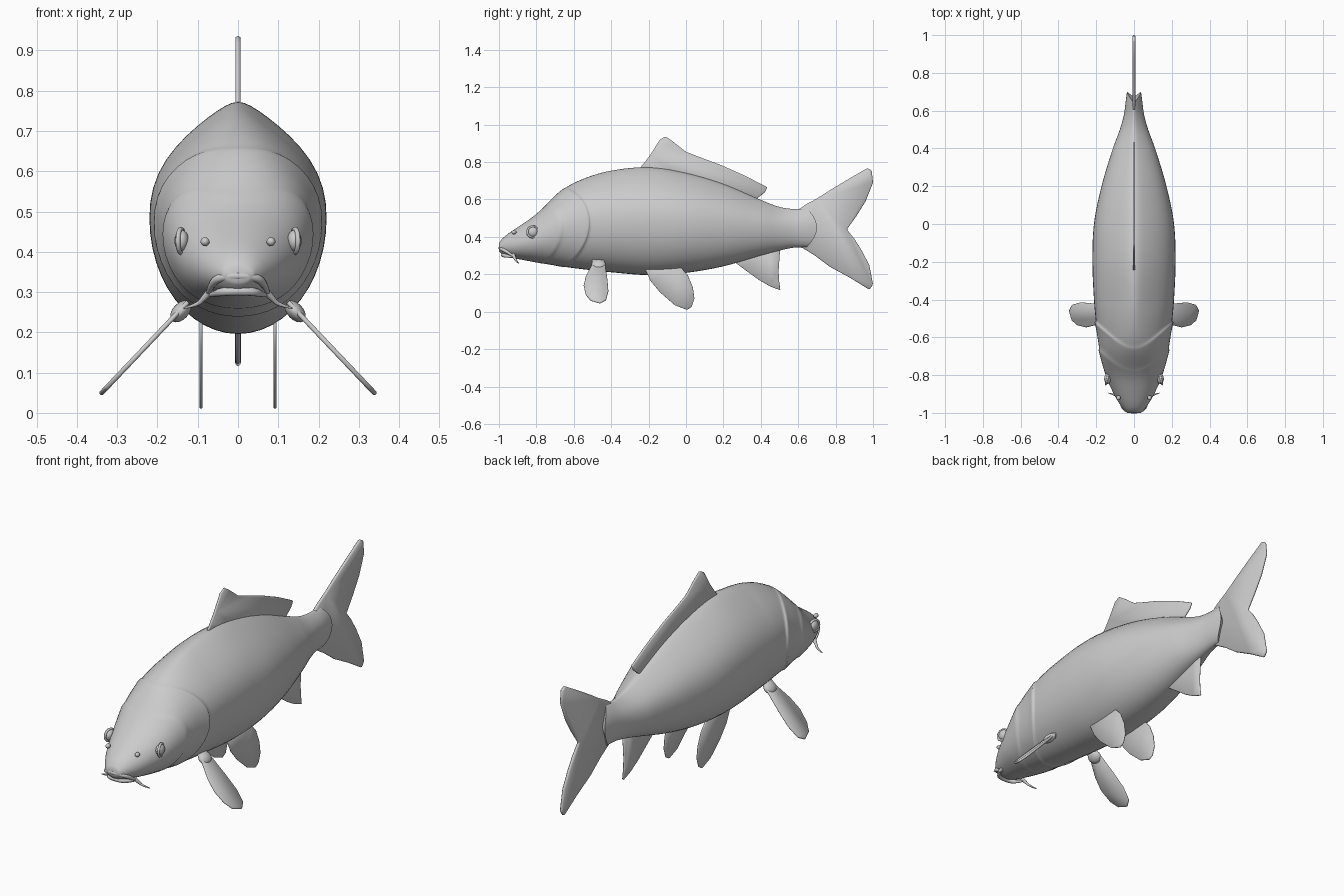
import bpy, bmesh, math
from mathutils import Vector

if "Cube" in bpy.data.objects:
    bpy.data.objects.remove(bpy.data.objects["Cube"])

# Body stations: y, top z, bottom z, half width
ST = [(-1.0, .365, .325, .035), (-.985, .388, .308, .052), (-.95, .418, .293, .078),
      (-.9, .452, .282, .107), (-.8, .522, .264, .15), (-.67, .645, .243, .182),
      (-.55, .71, .227, .198), (-.4, .754, .211, .212), (-.2, .772, .196, .22),
      (0, .742, .208, .212), (.2, .683, .243, .172), (.4, .598, .3, .112),
      (.5, .56, .327, .075), (.58, .549, .343, .053), (.65, .553, .345, .044), (.72, .55, .35, .034)]


def profile(y):
    """Smooth interpolation of the body stations."""
    y = max(ST[0][0], min(ST[-1][0], y))
    i = max(k for k in range(len(ST) - 1) if ST[k][0] <= y)
    p, q = ST[i], ST[i + 1]
    o, r = ST[max(i - 1, 0)], ST[min(i + 2, len(ST) - 1)]
    d = q[0] - p[0]
    u = (y - p[0]) / d
    out = []
    for k in (1, 2, 3):
        m0 = (q[k] - o[k]) / (q[0] - o[0]) * d
        m1 = (r[k] - p[k]) / (r[0] - p[0]) * d
        out.append((2*u**3 - 3*u*u + 1)*p[k] + (u**3 - 2*u*u + u)*m0
                   + (3*u*u - 2*u**3)*q[k] + (u**3 - u*u)*m1)
    return out


def ridge(t, t0, h):
    """Slow rise and abrupt drop, used for the gill cover edges."""
    if t < t0 - .1 or t > t0 + .012:
        return 0
    return h * ((t - t0 + .1) / .1)**2 if t < t0 else h * (1 - (t - t0) / .012)


def finish(name, bm, angle=40):
    bmesh.ops.recalc_face_normals(bm, faces=bm.faces)
    me = bpy.data.meshes.new(name)
    bm.to_mesh(me)
    bm.free()
    ob = bpy.data.objects.new(name, me)
    bpy.context.collection.objects.link(ob)
    bpy.ops.object.select_all(action='DESELECT')
    ob.select_set(True)
    bpy.context.view_layer.objects.active = ob
    bpy.ops.object.shade_smooth_by_angle(angle=math.radians(angle))
    return ob


def body():
    ts = [-1, -.995, -.985, -.97] + [-.95 + .02*i for i in range(80)] + [.645]
    ts = sorted(set(ts + [-.66, -.654, -.648, -.78, -.774, -.768]))
    n = 48
    bm = bmesh.new()
    rings = []
    for t in ts:
        ring = []
        for k in range(n):
            a = 2*math.pi*k/n
            c, s = math.cos(a), math.sin(a)
            # rings bow backwards along the flanks at the gills and tail root
            y = t + c*c*(.14*math.exp(-((t + .68)/.2)**2) * min(1, (t + 1)*8)
                         + .055*math.exp(-((t - .65)/.12)**2))
            top, bot, w = profile(y)
            g = 1 + ridge(t, -.66, .04) + ridge(t, -.78, .03)
            pinch = 1 - .5*max(0, s)**3 * min(1, max(0, (y + .75)*3))
            mid, h = (top + bot)/2, (top - bot)/2
            ring.append(bm.verts.new((w*c*pinch*g, y, mid + h*s*(1 + (g - 1)*.3))))
        rings.append(ring)
    for r, q in zip(rings, rings[1:]):
        for k in range(n):
            bm.faces.new((r[k], r[(k+1) % n], q[(k+1) % n], q[k]))
    for r in (rings[0], rings[-1]):
        mid = sum((v.co for v in r), Vector()) / n
        v = bm.verts.new(mid)
        for k in range(n):
            bm.faces.new((r[k], r[(k+1) % n], v))
    return finish("body", bm, 60)


def fin(name, pts, xfun=lambda z: 0, thick=.012):
    """Flat fin from a side outline (y, z)."""
    bm = bmesh.new()
    bm.faces.new([bm.verts.new((xfun(z), y, z)) for y, z in pts])
    ob = finish(name, bm)
    so = ob.modifiers.new("thickness", 'SOLIDIFY')
    so.thickness, so.offset = thick, 0
    be = ob.modifiers.new("edge", 'BEVEL')
    be.width, be.segments = thick*.3, 1
    return ob


def blob(name, loc, size, rot=0):
    bpy.ops.mesh.primitive_uv_sphere_add(segments=24, ring_count=14, location=loc, rotation=(0, rot, 0))
    ob = bpy.context.object
    ob.name, ob.scale = name, size
    bpy.ops.object.shade_smooth()
    return ob


def tube(name, pts, rad):
    cu = bpy.data.curves.new(name, 'CURVE')
    cu.dimensions, cu.bevel_depth, cu.bevel_resolution = '3D', 1, 3
    cu.use_fill_caps = True
    sp = cu.splines.new('NURBS')
    sp.points.add(len(pts) - 1)
    for p, co, r in zip(sp.points, pts, rad):
        p.co, p.radius = (*co, 1), r
    sp.use_endpoint_u, sp.order_u = True, 3
    ob = bpy.data.objects.new(name, cu)
    bpy.context.collection.objects.link(ob)
    return ob


body()

# Median fins
fin("dorsal_fin", [(-.25, .765), (-.22, .8), (-.19, .84), (-.14, .92), (-.11, .937), (-.07, .91), (0, .855),
                   (.09, .82), (.185, .785), (.32, .725), (.435, .665), (.42, .637), (.375, .602),
                   (.34, .58), (.18, .65), (0, .7), (-.2, .74)])
fin("tail_fin", [(.6, .545), (.64, .573), (.7, .605), (.77, .65), (.87, .71), (.97, .768), (.993, .755), (1, .69),
                 (.96, .59), (.91, .51), (.86, .44), (.9, .39), (.935, .335), (.98, .25), (1, .145),
                 (.98, .118), (.88, .18), (.77, .24), (.69, .3), (.63, .337), (.6, .35)], thick=.016)
fin("anal_fin", [(.24, .28), (.3, .235), (.39, .17), (.45, .135), (.505, .115), (.497, .17), (.495, .22),
                 (.503, .33), (.45, .35)])

for side, s in (("right", 1), ("left", -1)):
    # Paired fins
    fin(side + "_pelvic_fin", [(-.22, .23), (-.19, .165), (-.14, .105), (-.06, .035), (.005, .01), (.03, .025),
                               (.045, .07), (.037, .13), (.01, .195), (-.03, .24)], lambda z: s*.092, .008)
    fin(side + "_pectoral_fin", [(-.5, .3), (-.503, .25), (-.535, .19), (-.547, .14), (-.535, .09), (-.51, .06),
                                 (-.46, .045), (-.428, .062), (-.415, .11), (-.42, .17), (-.432, .25),
                                 (-.44, .3)], lambda z: s*(.343 - (z - .045)*.95), .012)
    blob(side + "_pectoral_root", (s*.142, -.467, .252), (.02, .038, .032), s*-.75)
    # Face details
    blob(side + "_eye", (s*.14, -.82, .427), (.018, .027, .027))
    bpy.ops.mesh.primitive_torus_add(major_radius=.029, minor_radius=.006, major_segments=32, minor_segments=8,
                                     location=(s*.142, -.82, .427), rotation=(0, math.pi/2, s*.25))
    bpy.context.object.name = side + "_eyelid"
    bpy.ops.object.shade_smooth()
    blob(side + "_nostril", (s*.082, -.92, .425), (.011, .013, .011))
    tube(side + "_barbel", [(s*.065, -.925, .305), (s*.085, -.915, .285), (s*.1, -.905, .268), (s*.135, -.895, .26)],
         (.011, .007, .005, .002))

# Lips
tube("upper_lip", [(-.075, -.92, .295), (-.065, -.965, .325), (-.035, -.992, .34), (.035, -.992, .34),
                   (.065, -.965, .325), (.075, -.92, .295)], (.005, .01, .011, .011, .01, .005))
tube("lower_lip", [(-.07, -.92, .292), (-.055, -.955, .297), (-.03, -.978, .302), (.03, -.978, .302),
                   (.055, -.955, .297), (.07, -.92, .292)], (.005, .009, .011, .011, .009, .005))
